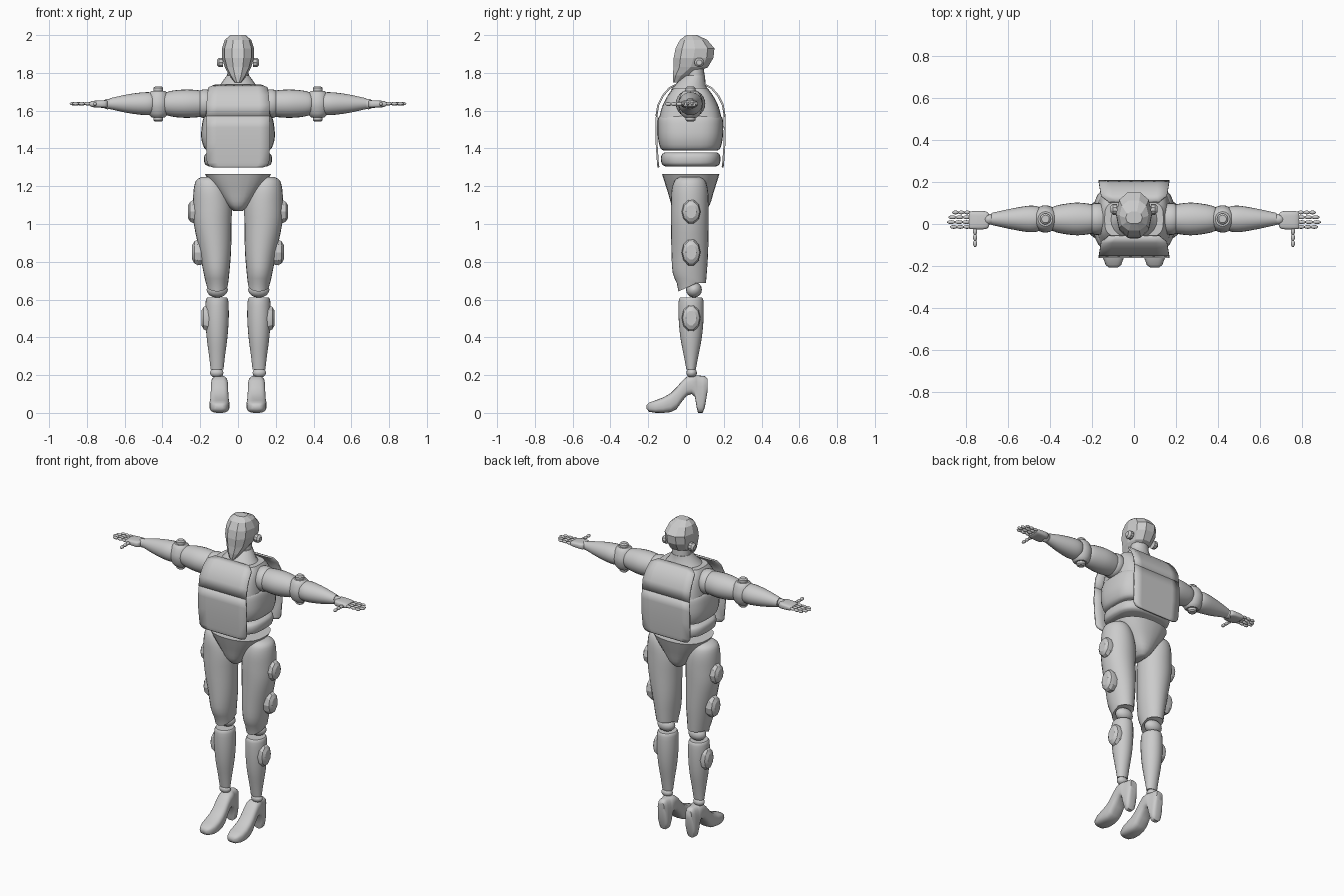
import bpy
import bmesh
import math
from mathutils import Vector

default_cube = bpy.data.objects.get("Cube")
if default_cube:
    bpy.data.objects.remove(default_cube, do_unlink=True)

# One plain grey for the whole figure
grey = bpy.data.materials.new("plain_grey")
grey.use_nodes = True
colour = (.6, .6, .6, 1)
grey.diffuse_color = colour
grey.node_tree.nodes["Principled BSDF"].inputs["Base Color"].default_value = colour


def finish(name, bm, angle):
    """Turn a bmesh into a shaded object; an angle of zero means flat faces."""
    bmesh.ops.recalc_face_normals(bm, faces=bm.faces)
    mesh = bpy.data.meshes.new(name)
    bm.to_mesh(mesh)
    bm.free()
    mesh.materials.append(grey)
    if angle:
        mesh.polygons.foreach_set("use_smooth", [True] * len(mesh.polygons))
        mesh.set_sharp_from_angle(angle=math.radians(angle))
    obj = bpy.data.objects.new(name, mesh)
    bpy.context.collection.objects.link(obj)
    return obj


def refine(stations, steps):
    """Catmull-Rom interpolation between neighbouring stations."""
    result = []
    last = len(stations) - 1
    for i in range(last):
        a, b = stations[max(i - 1, 0)], stations[i]
        c, d = stations[i + 1], stations[min(i + 2, last)]
        for k in range(steps):
            t = k / steps
            result.append([q + t * (r - p) / 2
                           + t * t * (p - 2.5 * q + 2 * r - s / 2)
                           + t ** 3 * (1.5 * (q - r) + (s - p) / 2)
                           for p, q, r, s in zip(a, b, c, d)])
    result.append(stations[-1])
    return result


def tube(name, axis, centre, stations, sides=24, power=2, steps=3,
         angle=40, mirror=1, tilt=0):
    """Loft of superellipses. Station: position, radius, radius, offset, offset."""
    main = "xyz".index(axis)
    others = [i for i in range(3) if i != main]
    full = []
    for station in stations:
        station = list(station)
        if len(station) == 2:
            station.append(station[1])
        full.append(station + [0] * (5 - len(station)))
    full = refine(full, steps)
    bm = bmesh.new()
    rings = []
    for position, *values in full:
        ring = []
        for i in range(sides):
            turn = math.tau * i / sides
            point = Vector(centre)
            point[main] += position
            for j, wave in enumerate((math.cos(turn), math.sin(turn))):
                bulge = math.copysign(abs(wave) ** (2 / power), wave)
                point[others[j]] += values[j + 2] + values[j] * bulge
            if position == full[-1][0]:
                point.z += tilt * (point.y - centre[1])
            point.x *= mirror
            ring.append(bm.verts.new(point))
        rings.append(ring)
    for low, high in zip(rings, rings[1:]):
        for i in range(sides):
            j = (i + 1) % sides
            bm.faces.new((low[i], low[j], high[j], high[i]))
    bm.faces.new(rings[0])
    bm.faces.new(rings[-1])
    return finish(name, bm, angle)


def pair(name, *args, **options):
    for side, mirror in (("left", 1), ("right", -1)):
        tube(side + "_" + name, *args, mirror=mirror, **options)


def ball(name, centre, radii):
    """Mirrored ellipsoid, lofted along x."""
    turns = [math.pi * (i + .2) / 8.4 for i in range(9)]
    stations = [(-radii[0] * math.cos(t), radii[1] * math.sin(t),
                 radii[2] * math.sin(t)) for t in turns]
    pair(name, "x", centre, stations, sides=16, steps=1, angle=60)


def sheet(name, profile):
    """Armour plate: strip of (y, z, half width) rows, thickened."""
    bm = bmesh.new()
    rows = [[bm.verts.new((w * k / 3, y, z)) for k in range(-3, 4)]
            for y, z, w in profile]
    for low, high in zip(rows, rows[1:]):
        for i in range(len(low) - 1):
            bm.faces.new((low[i], low[i + 1], high[i + 1], high[i]))
    obj = finish(name, bm, 40)
    solid = obj.modifiers.new("thickness", "SOLIDIFY")
    solid.thickness = .01
    solid.offset = 0


# Faceted head: rows of height, front, back and half width
head_rows = [(1.75, -.07, -.03, .018), (1.785, -.072, .02, .045),
             (1.83, -.07, .12, .07), (1.88, -.07, .15, .085),
             (1.93, -.06, .155, .085), (1.975, -.035, .115, .07),
             (2, .0, .06, .04)]
tube("head", "z", (0, 0, 0),
     [(z, w, (b - f) / 2, 0, (b + f) / 2) for z, f, b, w in head_rows],
     sides=10, power=2.3, steps=1, angle=0)
pair("ear", "x", (.08, .07, 1.855), [(0, .026), (.02, .026), (.032, .015)],
     sides=10, steps=1, angle=0)

# Neck and collar
tube("neck", "z", (0, .05, 1.72), [(0, .06, .05), (.12, .055, .045)])
tube("collar", "z", (0, .02, 1.71),
     [(0, .12, .1), (.02, .1, .085), (.075, .06, .055, 0, .025)], steps=1)

# Torso core, ribs and waist band
tube("chest", "z", (0, .023, 1.56),
     [(0, .175, .165), (.06, .168, .15), (.12, .16, .12), (.16, .14, .09)],
     power=3.5, sides=32)
tube("ribs", "z", (0, .023, 1.39),
     [(0, .16, .145), (.015, .18, .16), (.07, .195, .172),
      (.14, .19, .174), (.175, .18, .168), (.185, .165, .15)],
     power=3, sides=32)
tube("waist_band", "z", (0, .025, 1.305),
     [(0, .155, .135), (.012, .175, .152), (.04, .18, .158),
      (.062, .175, .153), (.073, .16, .14)], power=3, sides=32)

# Front and back armour plates with rounded lower corners
for name, face, lean in (("front", -.157, 1), ("back", .205, -1)):
    lower = [(.012, 1.3, .13), (.01, 1.307, .152), (.008, 1.325, .165),
             (.001, 1.43, .17), (0, 1.51, .17), (.002, 1.572, .166)]
    upper = [(0, 1.57, .167), (.01, 1.63, .167), (.035, 1.68, .163),
             (.07, 1.72, .157), (.1, 1.735, .12)]
    for part, rows in (("lower", lower), ("upper", upper)):
        sheet(name + "_" + part + "_plate",
              [(face + lean * inset, z, w) for inset, z, w in rows])

# Arms
arm = (0, .024, 1.637)
pair("shoulder", "x", arm, [(.13, .065), (.17, .076), (.2, .07), (.215, .05)])
pair("upper_arm", "x", arm,
     [(.175, .06), (.2, .07), (.27, .078, .075), (.34, .07), (.385, .058),
      (.4, .04)])
pair("elbow", "z", (.422, .024, 1.635),
     [(-.07, .035), (-.05, .052), (0, .065), (.05, .052), (.07, .035)])
pair("elbow_pin", "z", (.422, .024, 1.635),
     [(-.092, .018), (-.085, .026), (.085, .026), (.092, .018)], steps=1)
pair("forearm", "x", arm,
     [(.44, .04), (.455, .058), (.5, .063, .06), (.58, .05), (.65, .035),
      (.68, .028)])
ball("wrist", (.69, .022, 1.635), (.028, .026, .028))

# Hands
pair("palm", "x", (0, .018, 1.635),
     [(.69, .025, .016), (.705, .042, .02), (.765, .043, .017),
      (.785, .04, .01)], power=3.5)
for finger, y, reach in (("little", .055, .865), ("ring", .032, .882),
                         ("middle", .009, .889), ("index", -.014, .875)):
    start = .78
    step = (reach - start) / 3
    for i in range(3):
        ball(finger + "_finger_" + "abc"[i],
             (start + step * (i + .5), y, 1.637), (step * .56, .009, .009))
for i in range(3):
    ball("thumb_" + "abc"[i], (.757, -.035 - .029 * i, 1.635),
         (.01, .017, .01))

# Pelvis
tube("pelvis", "z", (0, .025, 0),
     [(1.265, .175, .152), (1.22, .15, .138), (1.17, .115, .122),
      (1.1, .06, .1), (1.07, .025, .07)], power=2.4)

# Legs
pair("thigh", "z", (.11, .02, 0),
     [(1.25, .04, .05, .04), (1.23, .072, .08, .04), (1.18, .092, .096, .033),
      (1.1, .102, .1, .026), (1, .1, .1, .024), (.85, .083, .097, .01),
      (.74, .068, .09, .004), (.67, .056, .072, 0, .012)], tilt=.45)
ball("knee", (.11, .042, .652), (.056, .042, .042))
pair("calf", "z", (.111, .027, 0),
     [(.61, .052, .058), (.59, .06, .066), (.5, .062, .066), (.4, .055, .057),
      (.3, .042, .038), (.23, .034, .025)])
ball("ankle", (.113, .03, .212), (.036, .028, .026))

# Faceted side pads on the legs
for name, x, z, high in (("hip_pad", .265, 1.065, .065),
                         ("thigh_pad", .243, .85, .072),
                         ("calf_pad", .194, .502, .073)):
    pair(name, "x", (x, .027, z),
         [(-.07, .045, high * .9), (-.03, .05, high), (-.012, .045, high * .85),
          (0, .028, high * .55)], sides=10, steps=1, angle=25)

# High-heeled shoes: rows of depth, top, bottom and half width
shoe_rows = [(-.208, .042, .02, .02), (-.195, .055, .006, .037),
             (-.16, .067, 0, .05), (-.12, .082, 0, .053), (-.08, .105, .004, .05),
             (-.05, .135, .02, .048), (-.02, .17, .062, .046),
             (.005, .192, .092, .045), (.03, .197, .1, .044),
             (.047, .198, .085, .042), (.056, .198, .03, .04),
             (.063, .198, 0, .038), (.088, .196, 0, .036),
             (.1, .194, .03, .032), (.115, .18, .12, .022)]
pair("shoe", "y", (.098, 0, 0),
     [(y, w, (t - b) / 2, 0, (t + b) / 2) for y, t, b, w in shoe_rows],
     power=3, steps=1, angle=50)
